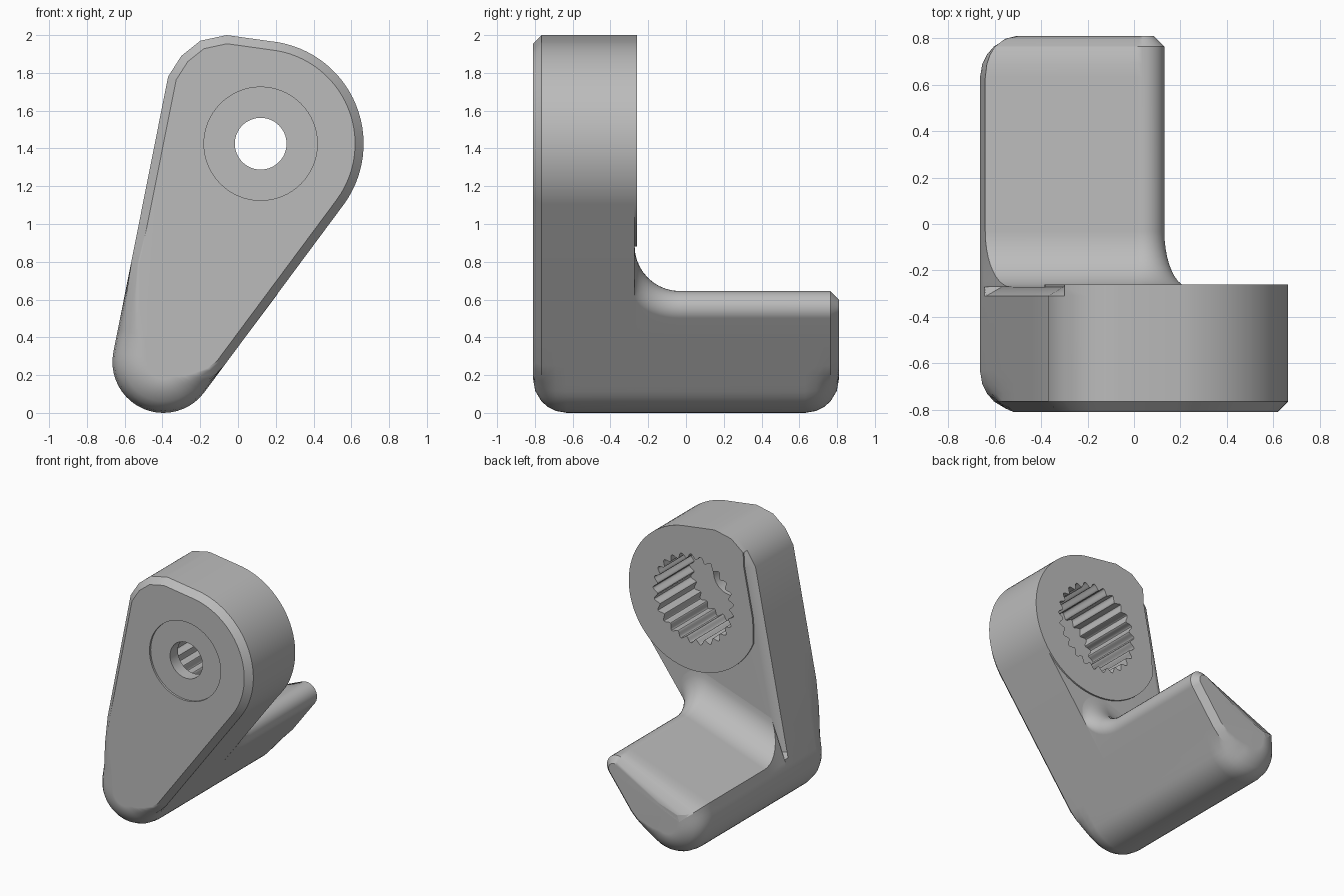
import bpy, bmesh, math

if "Cube" in bpy.data.objects:
    bpy.data.objects.remove(bpy.data.objects["Cube"], do_unlink=True)

grey = bpy.data.materials.new("plain_grey")
grey.use_nodes = True
grey.diffuse_color = (0.5, 0.5, 0.5, 1)
grey.node_tree.nodes["Principled BSDF"].inputs["Base Color"].default_value = (0.5, 0.5, 0.5, 1)

HUB, HUB_R = (0.12, 1.425), 0.545
TOE, TOE_R = (-0.395, 0.27), 0.27
FRONT, ARM_BACK, PAD_BACK, END = -0.81, -0.272, -0.26, 0.81
FOOT_TOP, FILLET, TILT = 0.645, 0.24, 19


def arc(c, r, a0, a1, n):
    angles = [math.radians(a0 + (a1 - a0) * i / n) for i in range(n + 1)]
    return [(c[0] + r * math.cos(a), c[1] + r * math.sin(a)) for a in angles]


toe_arc = arc(TOE, TOE_R, 169, 324, 20)
hub_arc = arc(HUB, HUB_R, -36, 80, 28)
shoulder = [(-0.06, 2.0), (-0.2, 1.97), (-0.30, 1.89), (-0.37, 1.78)]


def on_line(p, q, z):
    t = (z - p[1]) / (q[1] - p[1])
    return (p[0] + (q[0] - p[0]) * t, z)


def left_at(z):
    return on_line(toe_arc[0], shoulder[-1], z)


def right_at(z):
    return on_line(toe_arc[-1], hub_arc[0], z)


def rear_edge(loop):
    """Pull the straight left side inwards for the rear chamfer."""
    return [(x + 0.065, z) if 0.42 < z < 1.8 and abs(x - left_at(z)[0]) < 0.01 else (x, z)
            for x, z in loop]


def falloff(z, lo, hi):
    t = min(1, max(0, (z - lo) / (hi - lo)))
    return 1 - t * t * (3 - 2 * t)


def inset(loop, d):
    """Shrink a loop for a slice d away from an end face: chamfer above, round at the toe."""
    chamfer = max(0, 0.045 - d)
    r = 0.18
    rounded = r - math.sqrt(max(0, r * r - max(0, r - d) ** 2))
    out = []
    for i, p in enumerate(loop):
        a, b = loop[i - 1], loop[(i + 1) % len(loop)]
        la, lb = math.dist(a, p), math.dist(p, b)
        n1 = (-(p[1] - a[1]) / la, (p[0] - a[0]) / la)
        n2 = (-(b[1] - p[1]) / lb, (b[0] - p[0]) / lb)
        k = 1 + n1[0] * n2[0] + n1[1] * n2[1]
        w = falloff(p[1], 0.25, 0.8) if p[0] < TOE[0] else falloff(p[1], 0.03, 0.25)
        amount = chamfer + (rounded - chamfer) * w
        out.append((p[0] + (n1[0] + n2[0]) / k * amount, p[1] + (n1[1] + n2[1]) / k * amount))
    return out


def loft(name, slices):
    """Skin a stack of equal loops [(y, loop), ...] and cap both ends."""
    bm = bmesh.new()
    rings = [[bm.verts.new((x, y, z)) for x, z in loop] for y, loop in slices]
    n = len(rings[0])
    for r0, r1 in zip(rings, rings[1:]):
        for i in range(n):
            j = (i + 1) % n
            bm.faces.new((r0[i], r0[j], r1[j], r1[i]))
    bm.faces.new(rings[0])
    bm.faces.new(rings[-1])
    bmesh.ops.recalc_face_normals(bm, faces=bm.faces)
    mesh = bpy.data.meshes.new(name)
    bm.to_mesh(mesh)
    bm.free()
    mesh.materials.append(grey)
    obj = bpy.data.objects.new(name, mesh)
    bpy.context.collection.objects.link(obj)
    return obj


def activate(obj):
    bpy.ops.object.select_all(action='DESELECT')
    obj.select_set(True)
    bpy.context.view_layer.objects.active = obj


def cut(target, cutter):
    mod = target.modifiers.new("cut", 'BOOLEAN')
    mod.operation, mod.solver, mod.object = 'DIFFERENCE', 'EXACT', cutter
    activate(target)
    bpy.ops.object.modifier_apply(modifier=mod.name)
    bpy.data.objects.remove(cutter, do_unlink=True)


DEPTHS = [0, 0.012, 0.045, 0.08, 0.12, 0.18]

# Upright arm with a chamfered front and a chamfered left rear edge
arm_loop = (toe_arc + [right_at(z) for z in (0.15, 0.2, 0.25, 0.4, 0.7)] + hub_arc + shoulder
            + [left_at(z) for z in (1.4, 1.05, 0.8, 0.6, 0.44, 0.4, 0.35)])
arm = loft("arm", [(FRONT + d, inset(arm_loop, d)) for d in DEPTHS]
           + [(-0.31, arm_loop), (ARM_BACK, rear_edge(arm_loop))])

# Slightly raised pad around the socket
pad_loop = rear_edge(hub_arc + shoulder + [left_at(1.4)]) + arc(HUB, HUB_R, 202, 324, 28)[:-1]
hub_pad = loft("hub_pad", [(ARM_BACK, pad_loop), (PAD_BACK, pad_loop)])

# Splined socket, screw hole and shallow front recess
TEETH, STEPS = 25, 14
spline = []
for i in range(TEETH * STEPS):
    a = 2 * math.pi * i / (TEETH * STEPS)
    r = 0.322 + 0.018 * math.cos(TEETH * a)
    spline.append((HUB[0] + r * math.cos(a), HUB[1] + r * math.sin(a)))
for part in (arm, hub_pad):
    cut(part, loft("socket_cutter", [(-0.70, spline), (0, spline)]))
for name, radius, y0, y1 in (("hole_cutter", 0.137, -1, -0.5), ("recess_cutter", 0.30, -1, -0.795)):
    ring = arc(HUB, radius, 0, 360, 64)[:-1]
    cut(arm, loft(name, [(y0, ring), (y1, ring)]))


# Foot reaching backwards, its top sloping down to the left, with a fillet up into the arm
def foot_loop(y):
    t = max(0, ARM_BACK + FILLET - y)
    rise = FILLET - math.sqrt(max(0, FILLET ** 2 - t * t))
    h = FOOT_TOP + rise
    r = 0.09 + 0.3 * rise
    centre = (right_at(h - r)[0] - r / math.cos(math.radians(36)), h - r)
    corner = arc(centre, r, -36, 90 + TILT, 10)
    x, z = corner[-1]
    c, s = math.cos(math.radians(TILT)), math.sin(math.radians(TILT))
    lean = left_at(1)[0] - left_at(0)[0]
    reach = (x - left_at(z)[0]) / (c - lean * s) - 0.27 * rise
    top_left = (x - reach * c, z - reach * s)
    return (toe_arc + [right_at(z) for z in (0.15, 0.2, 0.25, 0.4)] + corner
            + [top_left] + [left_at(z) for z in (0.38, 0.35)])


fillet_ys = [ARM_BACK + FILLET * (1 - math.cos(math.pi / 2 * i / 10)) for i in range(11)]
foot = loft("foot", [(y, foot_loop(y)) for y in fillet_ys]
            + [(END - d, inset(foot_loop(END), d)) for d in reversed(DEPTHS)])

# Smooth curved areas while keeping flat faces flat and chamfers crisp
for obj in (arm, hub_pad, foot):
    activate(obj)
    bpy.ops.object.shade_smooth_by_angle(angle=math.radians(32))
    obj.modifiers.new("flat_faces", 'WEIGHTED_NORMAL').keep_sharp = True
